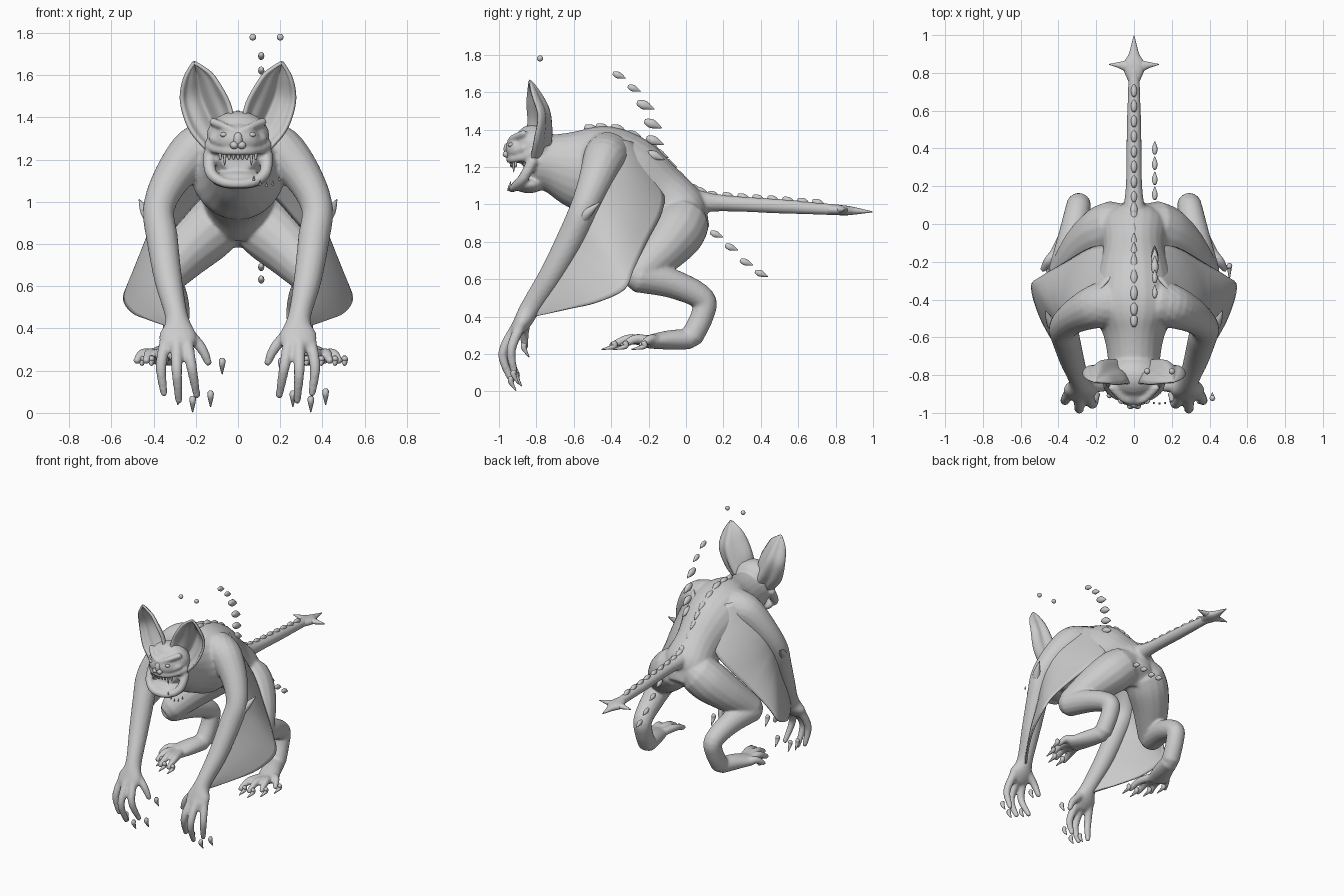
import bpy, bmesh, math
from mathutils import Vector

if "Cube" in bpy.data.objects:
    bpy.data.objects.remove(bpy.data.objects["Cube"], do_unlink=True)

GREY = (0.6, 0.6, 0.6, 1)
skin = bpy.data.materials.new("plain_grey")
skin.use_nodes = True
skin.diffuse_color = GREY
skin.node_tree.nodes["Principled BSDF"].inputs["Base Color"].default_value = GREY
X, Z = Vector((1, 0, 0)), Vector((0, 0, 1))


def spline(pts, seg):
    """Catmull-Rom samples through tuples of any length."""
    p = [pts[0]] + list(pts) + [pts[-1]]
    out = []
    for a, b, c, d in zip(p, p[1:], p[2:], p[3:]):
        for k in range(seg):
            t = k / seg
            out.append([(2*j + (k2 - i)*t + (2*i - 5*j + 4*k2 - m)*t*t
                         + (3*j - i - 3*k2 + m)*t**3) / 2
                        for i, j, k2, m in zip(a, b, c, d)])
    return out + [list(pts[-1])]


def flip(pts, s):
    return [(p[0]*s,) + tuple(p[1:]) for p in pts]


def loft(bm, pts, ref=X, n=16, seg=5):
    """Rounded tube through (x, y, z, r) or (x, y, z, width, height)."""
    pts = [tuple(p) + (p[3],) if len(p) == 4 else tuple(p) for p in pts]
    path = spline(pts, seg)
    c = [Vector(p[:3]) for p in path]
    rings = []
    for i, p in enumerate(path):
        t = (c[min(i + 1, len(c) - 1)] - c[max(i - 1, 0)]).normalized()
        w, h = max(p[3], .001), max(p[4], .001)
        ring = [(c[i], t, w, h)]
        if i == 0:
            ring.insert(0, (c[i] - t*min(w, h)*.6, t, w*.65, h*.65))
        if i == len(path) - 1:
            ring.append((c[i] + t*min(w, h)*.6, t, w*.65, h*.65))
        rings += ring
    loops = []
    for o, t, w, h in rings:
        u = (ref - t*ref.dot(t)).normalized()
        v = t.cross(u)
        loops.append([bm.verts.new(o + u*w*math.cos(a) + v*h*math.sin(a))
                      for a in (k*math.tau/n for k in range(n))])
    for a, b in zip(loops, loops[1:]):
        for k in range(n):
            bm.faces.new((a[k], a[(k+1) % n], b[(k+1) % n], b[k]))
    bm.faces.new(loops[0][::-1])
    bm.faces.new(loops[-1])


def ball(bm, loc, size):
    new = bmesh.ops.create_uvsphere(bm, u_segments=20, v_segments=12, radius=1)["verts"]
    for v in new:
        v.co = Vector(a*b for a, b in zip(v.co, size)) + Vector(loc)


def finish(name, bm):
    bmesh.ops.recalc_face_normals(bm, faces=bm.faces)
    me = bpy.data.meshes.new(name)
    bm.to_mesh(me)
    bm.free()
    me.materials.append(skin)
    for f in me.polygons:
        f.use_smooth = True
    ob = bpy.data.objects.new(name, me)
    bpy.context.collection.objects.link(ob)
    return ob


def sheet(name, a, b, bulge, ripple=0, m=14, thick=.012):
    """Skin stretched between two edge curves, bowed along a vector."""
    bm = bmesh.new()
    rows = []
    ea, eb = spline(a, 8), spline(b, 8)
    for i in range(33):
        pick = [Vector(e[round(i*(len(e) - 1)/32)]) for e in (ea, eb)]
        fade = 1 - (i/32)**2
        row = []
        for k in range(m + 1):
            u = k/m
            bow = (math.sin(math.pi*u) + ripple*math.sin(5*math.pi*u))*fade
            row.append(bm.verts.new(pick[0].lerp(pick[1], u) + Vector(bulge)*bow))
        rows.append(row)
    for r, q in zip(rows, rows[1:]):
        for k in range(m):
            bm.faces.new((r[k], r[k+1], q[k+1], q[k]))
    ob = finish(name, bm)
    mod = ob.modifiers.new("thickness", "SOLIDIFY")
    mod.thickness, mod.offset = thick, 0


# Trunk, neck and tail
body = bmesh.new()
loft(body, [(0, -.78, 1.225, .14, .14), (0, -.7, 1.215, .14, .165), (0, -.58, 1.19, .165, .215),
            (0, -.44, 1.17, .23, .25), (0, -.3, 1.125, .205, .235), (0, -.15, 1.035, .165, .185),
            (0, -.03, .94, .18, .165), (0, .02, .885, .15, .12)], n=24)
loft(body, [(0, -.08, 1.03, .1), (0, .06, 1.015, .065), (0, .2, 1.007, .044),
            (0, .5, .99, .039), (0, .82, .97, .029)])
# Skull, muzzle and jaw
ball(body, (0, -.81, 1.31), (.15, .115, .12))
ball(body, (0, -.895, 1.295), (.105, .07, .075))
ball(body, (0, -.84, 1.105), (.13, .085, .045))
jaw = [(.135, -.82, 1.23, .03), (.13, -.87, 1.14, .028), (.075, -.915, 1.095, .024)]
loft(body, jaw + [(0, -.93, 1.085, .022)] + flip(jaw[::-1], -1), ref=Z)

FINGERS = [[(.34, -.885, .35), (.365, -.935, .22), (.35, -.915, .09)],
           [(.29, -.905, .35), (.29, -.98, .2), (.28, -.93, .055)],
           [(.245, -.895, .35), (.22, -.955, .22), (.195, -.9, .08)],
           [(.25, -.855, .39), (.175, -.865, .31), (.14, -.86, .235)]]
TOES = [[(.34, -.2, .27), (.31, -.31, .275), (.3, -.4, .245)],
        [(.375, -.22, .27), (.37, -.31, .28), (.37, -.4, .245)],
        [(.4, -.2, .27), (.42, -.27, .28), (.435, -.34, .245)],
        [(.4, -.15, .27), (.45, -.19, .28), (.48, -.24, .245)]]
for s in (1, -1):
    # Arms and palms
    loft(body, flip([(.12, -.42, 1.26, .13), (.21, -.44, 1.235, .115), (.315, -.49, 1.11, .09),
                     (.375, -.55, .97, .075), (.36, -.61, .83, .075), (.33, -.715, .63, .066),
                     (.29, -.83, .45, .055), (.285, -.875, .37, .088, .048),
                     (.29, -.91, .32, .08, .035)], s))
    # Legs and feet
    loft(body, flip([(.09, -.01, .91, .14), (.165, -.05, .845, .145), (.26, -.13, .75, .125),
                     (.37, -.26, .62, .088)], s))
    loft(body, flip([(.37, -.26, .615, .086), (.325, -.07, .575, .078), (.295, .09, .495, .066),
                     (.295, .085, .4, .062), (.305, .03, .29, .062)], s))
    loft(body, flip([(.305, .02, .28, .06, .055), (.34, -.09, .275, .07, .052),
                     (.385, -.2, .265, .08, .036)], s))
    for digit in FINGERS + TOES:
        loft(body, [p + (r,) for p, r in zip(flip(digit, s), (.03, .026, .018))], n=10)
    # Brow and cheek folds, upper lip
    loft(body, flip([(.015, -.945, 1.335, .014), (.06, -.925, 1.355, .018),
                     (.12, -.865, 1.38, .02)], s), ref=Z, n=10)
    loft(body, flip([(0, -.945, 1.24, .02), (.06, -.925, 1.24, .02),
                     (.11, -.87, 1.25, .022), (.14, -.82, 1.27, .025)], s), ref=Z, n=10)
    loft(body, flip([(.03, -.95, 1.295, .014), (.07, -.925, 1.28, .018),
                     (.12, -.865, 1.3, .02)], s), ref=Z, n=10)
skin_body = finish("body", body)
mod = skin_body.modifiers.new("blend", "REMESH")
mod.mode, mod.voxel_size, mod.use_smooth_shade = "VOXEL", .009, True
mod = skin_body.modifiers.new("relax", "SMOOTH")
mod.factor, mod.iterations = .5, 6

# Nose and eyes set in the face, plus the loose pair above
face = bmesh.new()
ball(face, (0, -.955, 1.295), (.022, .02, .035))
for s in (1, -1):
    ball(face, (s*.018, -.96, 1.268), (.02, .02, .018))
    ball(face, (s*.067, -.936, 1.318), (.018, .016, .012))
    ball(face, (.135 + s*.065, -.78, 1.78), (.016, .016, .016))
finish("nose_and_eyes", face)

# Ears, wing skins and elbow spurs
for s, side in ((1, "left"), (-1, "right")):
    sheet(side + "_ear",
          flip([(.02, -.85, 1.37), (.04, -.845, 1.46), (.08, -.85, 1.54), (.13, -.845, 1.61),
                (.205, -.84, 1.66)], s),
          flip([(.14, -.83, 1.24), (.225, -.81, 1.34), (.268, -.79, 1.47), (.255, -.82, 1.58),
                (.21, -.84, 1.66)], s),
          (0, .1, 0), ripple=.12, m=20, thick=.016)
    sheet(side + "_wing_skin",
          flip([(.2, -.4, 1.33), (.34, -.45, 1.13), (.38, -.52, .97), (.36, -.6, .8),
                (.34, -.7, .62), (.3, -.82, .42)], s),
          flip([(.08, -.25, 1.31), (.14, -.13, 1.08), (.23, -.13, .96), (.37, -.21, .8),
                (.49, -.28, .65), (.54, -.33, .545), (.5, -.48, .475), (.42, -.63, .44),
                (.3, -.81, .4)], s),
          (s*.02, 0, .02))
    spur = bmesh.new()
    loft(spur, flip([(.39, -.58, .89, .03), (.435, -.53, .95, .027), (.468, -.46, 1.01, .003)], s), n=10)
    finish(side + "_elbow_spur", spur)

# Tail barb
barb = bmesh.new()
loft(barb, [(0, .76, .973, .032, .026), (0, .84, .968, .06, .027),
            (0, .9, .965, .028, .02), (0, .995, .96, .003)])
for s in (1, -1):
    loft(barb, [(0, .83, .97, .022, .055), (s*.065, .84, .97, .016, .022),
                (s*.13, .845, .97, .003)], ref=Z, n=10)
finish("tail_barb", barb)

# Loose claws beside each digit
claws = bmesh.new()
for s in (1, -1):
    for digits, dx, dy, dz in ((FINGERS, .065, .02, -.05), (TOES, .025, -.05, -.02)):
        for d in digits:
            x, y, z = d[-1][0]*s + dx, d[-1][1], d[-1][2]
            loft(claws, [(x, y - dy*.3, z + .015, .015), (x, y - dy*.3, z - .005, .014),
                         (x, y + dy, z + dz, .003)], n=8)
finish("claws", claws)

# Teeth: fixed upper row, loose lower row
teeth = bmesh.new()
for k in range(-4, 5):
    x, long = k*.021, .04 if abs(k) == 3 else .012
    y = -.935 + 3.5*x*x
    loft(teeth, [(x, y, 1.235, .009), (x, y, 1.21 - long*.4, .006), (x, y, 1.21 - long, .001)], n=8)
for k in range(-2, 3):
    x = .135 + k*.03
    y, z = -.95 + 3*(x - .135)**2, 1.075 + 8*(x - .135)**2
    loft(teeth, [(x, y, z, .006), (x, y, z + .02, .001)], n=8, seg=2)
finish("teeth", teeth)

# Spine plates on the back and tail, and the loose tilted row
spines = bmesh.new()


def spine(x, y, z, size):
    loft(spines, [(x, y - size*.4, z + size*.15, size*.17, size*.2), (x, y, z, size*.24, size*.3),
                  (x, y + size*.6, z - size*.25, .002)], n=10, seg=3)


ridge = spline([(-.5, 1.4), (-.36, 1.4), (-.2, 1.32), (-.1, 1.22), (0, 1.11), (.08, 1.065)], 2)
for y, z in ridge:
    spine(0, y, z, .085)
for k in range(8):
    spine(0, .15 + k*.08, 1.048 - k*.006, .07)
for y, z in [(-.36, 1.69), (-.28, 1.62), (-.22, 1.53), (-.18, 1.43), (-.17, 1.34), (-.165, 1.26),
             (-.15, 1.19), (-.11, 1.11), (-.06, .95), (.16, .84), (.24, .77), (.32, .69), (.4, .63)]:
    spine(.11, y, z, .085 if 1.1 < z < 1.6 else .062)
finish("spine_plates", spines)
